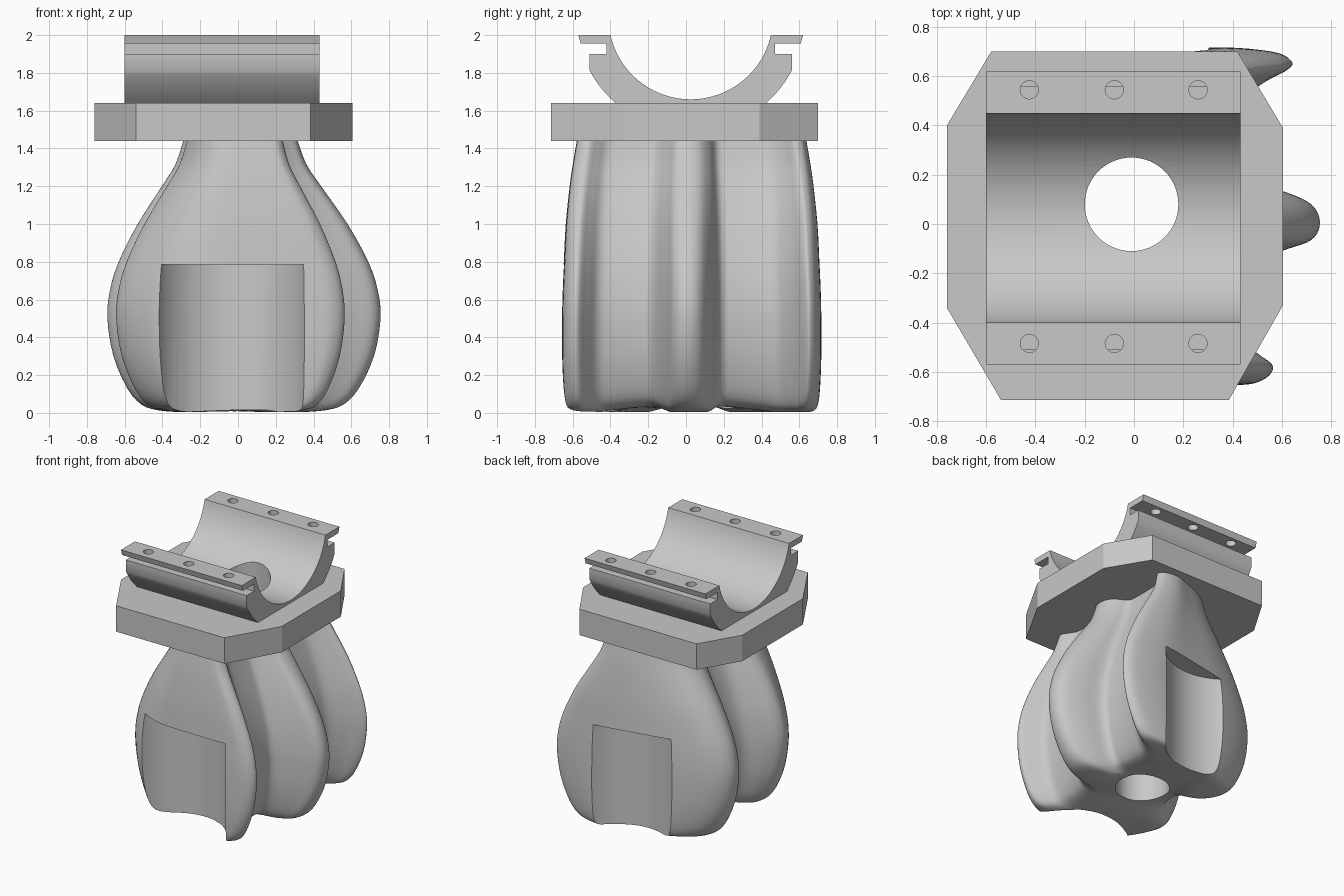
import bpy, bmesh, math
from mathutils import Vector

cube = bpy.data.objects.get("Cube")
if cube:
    bpy.data.objects.remove(cube, do_unlink=True)

grey = bpy.data.materials.new("plain_grey")
grey.use_nodes = True
GREY = (0.58, 0.58, 0.58, 1)
grey.diffuse_color = GREY
grey.node_tree.nodes["Principled BSDF"].inputs["Base Color"].default_value = GREY


def loft(name, rings, uneven_base=False):
    """Skin a stack of equal closed rings and cap both ends."""
    bm = bmesh.new()
    rows = [[bm.verts.new(p) for p in ring] for ring in rings]
    n = len(rows[0])
    for a, b in zip(rows, rows[1:]):
        for i in range(n):
            j = (i + 1) % n
            bm.faces.new((a[i], a[j], b[j], b[i]))
    base = bm.faces.new(rows[0][::-1])
    bm.faces.new(rows[-1])
    bmesh.ops.recalc_face_normals(bm, faces=bm.faces)
    if uneven_base:
        bmesh.ops.triangulate(bm, faces=[base])
    mesh = bpy.data.meshes.new(name)
    bm.to_mesh(mesh)
    bm.free()
    mesh.materials.append(grey)
    obj = bpy.data.objects.new(name, mesh)
    bpy.context.collection.objects.link(obj)
    return obj


def cylinder(x, y, r, z0, z1, sides=64):
    """Upright round cutter."""
    circle = [(x + r * math.cos(math.tau * i / sides),
               y + r * math.sin(math.tau * i / sides)) for i in range(sides)]
    obj = loft("cutter", [[(u, v, z) for u, v in circle] for z in (z0, z1)])
    obj.hide_render = True
    return obj


def activate(obj):
    bpy.ops.object.select_all(action='DESELECT')
    obj.select_set(True)
    bpy.context.view_layer.objects.active = obj


def cut(obj, *cutters):
    for cutter in cutters:
        mod = obj.modifiers.new("cut", 'BOOLEAN')
        mod.operation, mod.solver, mod.object = 'DIFFERENCE', 'EXACT', cutter
        mod.use_self = True
        activate(obj)
        bpy.ops.object.modifier_apply(modifier=mod.name)
        bpy.data.objects.remove(cutter, do_unlink=True)


def smooth(obj, degrees):
    activate(obj)
    bpy.ops.object.shade_smooth_by_angle(angle=math.radians(degrees))


def spline(points, steps, closed):
    """Catmull-Rom curve through the points."""
    pts = [Vector(p) for p in points]
    n = len(pts)
    pick = (lambda i: pts[i % n]) if closed else (lambda i: pts[max(0, min(n - 1, i))])
    out = []
    for i in range(n if closed else n - 1):
        a, b, c, d = (pick(i + k) for k in (-1, 0, 1, 2))
        for s in range(steps):
            t = s / steps
            out.append(0.5 * (2 * b + (c - a) * t + (2 * a - 5 * b + 4 * c - d) * t ** 2
                              + (3 * b - a - 3 * c + d) * t ** 3))
    return out if closed else out + [pts[-1]]


# Five-lobed body: three lobes on the right side, two on the left
CENTRE_Y = 0.03
right_side = [(0, -.655), (.4, -.655), (.52, -.635), (.565, -.58), (.5, -.525), (.43, -.47),
              (.41, -.4), (.41, -.26), (.44, -.18), (.6, -.11), (.72, -.065), (.755, .005),
              (.72, .08), (.6, .135), (.44, .18), (.41, .26), (.41, .4), (.43, .49),
              (.52, .57), (.62, .625), (.64, .66), (.56, .7), (.31, .715)]
left_side = [(0, .665), (-.29, .61), (-.52, .54), (-.64, .47), (-.69, .39), (-.67, .31),
             (-.58, .23), (-.44, .15), (-.41, .04), (-.44, -.08), (-.56, -.17),
             (-.63, -.24), (-.64, -.32), (-.56, -.45), (-.43, -.57), (-.24, -.64)]
plan = spline(right_side + left_side, 5, True)


def lift(p, z):
    """Raise the underside between the lobes."""
    valley = min(1, max(0, (.65 - p.length) / .25))
    return .04 * valley * max(0, 1 - z / .3)


# Height, half width and depth scale of the body
levels = [(.005, .36, .93), (.015, .47, .955), (.045, .56, .975), (.13, .64, .99),
          (.3, .72, 1), (.5, .755, 1), (.65, .74, .995), (.8, .69, .985),
          (1, .58, .97), (1.2, .44, .94), (1.32, .36, .915), (1.46, .31, .88)]
body = loft("lobed_body", [
    [(p.x * w / .755, CENTRE_Y + (p.y - CENTRE_Y) * d, z + lift(p, z)) for p in plan]
    for z, w, d in spline(levels, 3, False)], uneven_base=True)

# Rounded recesses in front and back, and the central bore
HOLE = (-.01, .08, .19)
cut(body, *[cylinder(-.05, HOLE[1] + offset, .42, -.1, .785) for offset in (-.86, .86)],
    cylinder(*HOLE, -.1, 1.6))
smooth(body, 42)

# Eight-sided mounting plate
octagon = [(-.58, .7), (.42, .7), (.605, .39), (.605, -.33),
           (.385, -.715), (-.54, -.715), (-.76, -.34), (-.76, .4)]
plate = loft("mounting_plate", [[(x, y, z) for x, y in octagon] for z in (1.44, 1.64)])
cut(plate, cylinder(*HOLE, 1.3, 1.8))
smooth(plate, 20)

# Half-round cradle with grooved rims, as a profile drawn along x
AXIS_Y, AXIS_Z = .025, 2.095


def arc(r, start, end, steps):
    return [(r * math.sin(start + (end - start) * i / steps),
             AXIS_Z - r * math.cos(start + (end - start) * i / steps))
            for i in range(steps + 1)]


inner_angle = math.acos((AXIS_Z - 2) / .435)
outer = arc(.605, math.acos((AXIS_Z - 1.64) / .605), math.acos((AXIS_Z - 1.815) / .605), 6)
rim = outer + [(outer[-1][0], 1.9), (.447, 1.9), (.447, 1.955), (.582, 1.955), (.595, 2)]
profile = (rim + arc(.435, inner_angle, -inner_angle, 48)
           + [(-y, z) for y, z in reversed(rim)])
cradle = loft("cradle", [[(x, AXIS_Y + y, z) for y, z in profile] for x in (-.6, .432)])
bolt_holes = [cylinder(x, y, .037, 1.93, 2.1, 24)
              for x in (-.425, -.08, .26) for y in (-.485, .545)]
cut(cradle, cylinder(*HOLE, 1.5, 1.9), *bolt_holes)
smooth(cradle, 30)
